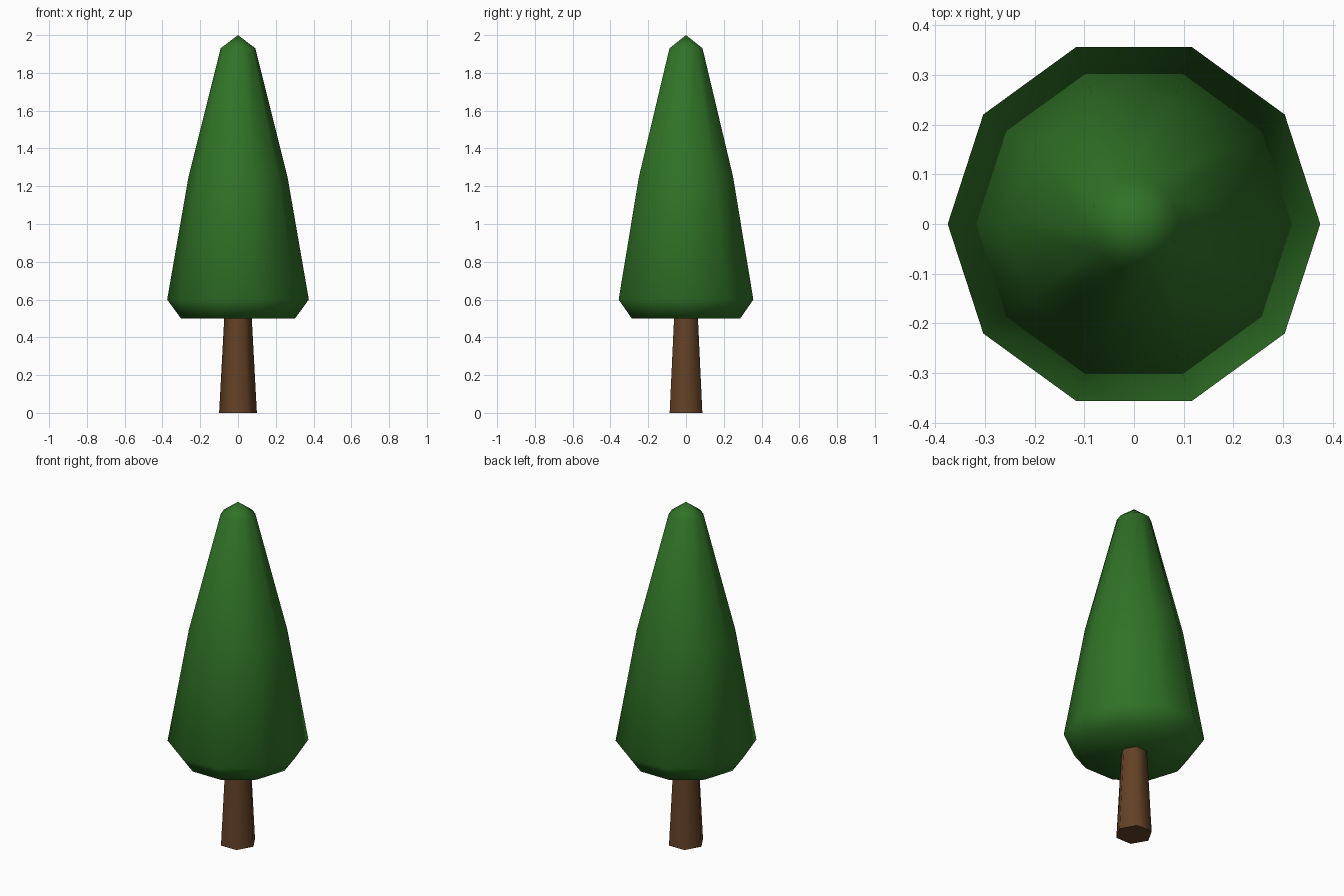
import bpy, bmesh, math

if "Cube" in bpy.data.objects:
    bpy.data.objects.remove(bpy.data.objects["Cube"])


def material(name, rgb):
    m = bpy.data.materials.new(name)
    m.diffuse_color = (*rgb, 1.0)
    m.use_nodes = True
    m.node_tree.nodes["Principled BSDF"].inputs["Base Color"].default_value = m.diffuse_color
    return m


def lathe(name, sides, profile, mat, sharp_angle):
    """Stack of n-sided rings (radius, z); radius 0 makes a tip."""
    bm = bmesh.new()
    rings = []
    for r, z in profile:
        if r == 0:
            rings.append([bm.verts.new((0, 0, z))] * sides)
        else:
            rings.append([bm.verts.new((r * math.cos(2 * math.pi * i / sides),
                                        r * math.sin(2 * math.pi * i / sides), z))
                          for i in range(sides)])
    for low, high in zip(rings, rings[1:]):
        for i in range(sides):
            j = (i + 1) % sides
            quad = [low[i], low[j], high[j], high[i]]
            bm.faces.new(list(dict.fromkeys(quad)))
    # end caps
    bm.faces.new(rings[0][::-1])
    if profile[-1][0] > 0:
        bm.faces.new(rings[-1])
    bmesh.ops.recalc_face_normals(bm, faces=bm.faces)
    mesh = bpy.data.meshes.new(name)
    bm.to_mesh(mesh)
    bm.free()
    mesh.materials.append(mat)
    obj = bpy.data.objects.new(name, mesh)
    bpy.context.collection.objects.link(obj)
    mesh.shade_smooth()
    mesh.set_sharp_from_angle(angle=math.radians(sharp_angle))
    return obj


green = material("foliage green", (0.03, 0.17, 0.02))
brown = material("bark brown", (0.125, 0.053, 0.019))

# Tapered six-sided trunk, ending at the underside of the crown
lathe("trunk", 6, [(0.10, 0.0), (0.073, 0.5)], brown, 65)

# Ten-sided conical crown with a bevelled lower rim and blunt tip
lathe("crown", 10, [(0.302, 0.5), (0.375, 0.6), (0.262, 1.25),
                    (0.092, 1.93), (0, 2.0)], green, 180)
